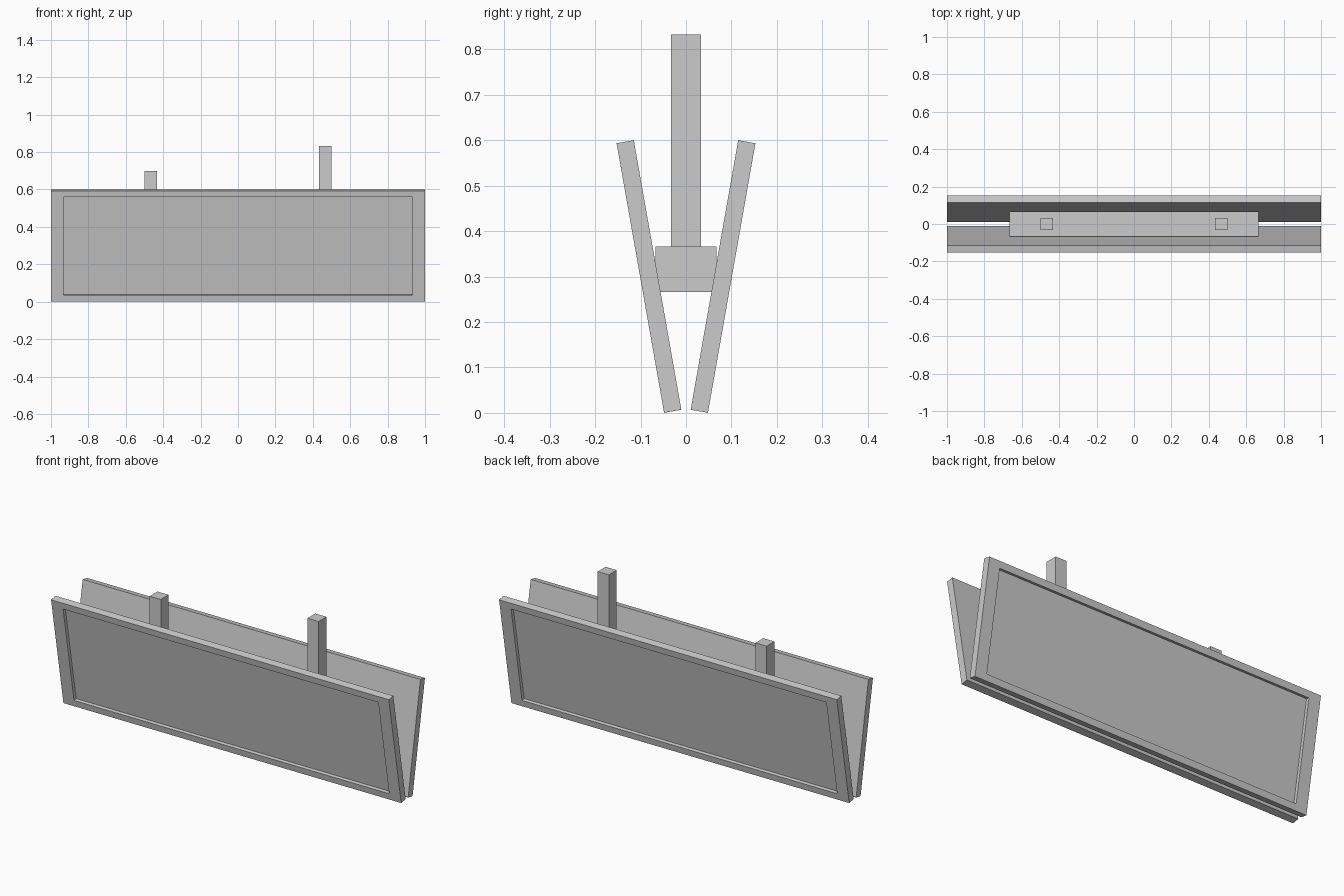
import bpy, bmesh, math
from mathutils import Matrix, Vector

if "Cube" in bpy.data.objects:
    bpy.data.objects.remove(bpy.data.objects["Cube"])


def finish(name, bm):
    bmesh.ops.recalc_face_normals(bm, faces=bm.faces)
    mesh = bpy.data.meshes.new(name)
    bm.to_mesh(mesh)
    bm.free()
    obj = bpy.data.objects.new(name, mesh)
    bpy.context.collection.objects.link(obj)
    return obj


def box(size, center=(0, 0, 0)):
    bm = bmesh.new()
    bmesh.ops.create_cube(bm, size=1)
    bmesh.ops.scale(bm, vec=size, verts=bm.verts)
    bmesh.ops.translate(bm, vec=center, verts=bm.verts)
    return bm


# Tilted sign boards: outer face framed and recessed
W, T, H = 2.0, 0.0385, 0.602
BORDER_X, BORDER_Z, DEPTH = 0.067, 0.035, 0.018


def sign_board(name, turn):
    bm = box((W, T, H))
    outer = min(bm.faces, key=lambda f: f.calc_center_median().y)
    bmesh.ops.inset_region(bm, faces=[outer], thickness=0.03)
    for v in outer.verts:
        v.co.x = math.copysign(W / 2 - BORDER_X, v.co.x)
        v.co.z = math.copysign(H / 2 - BORDER_Z, v.co.z)
    floor = bmesh.ops.extrude_discrete_faces(bm, faces=[outer])["faces"][0]
    bmesh.ops.translate(bm, vec=(0, DEPTH, 0), verts=floor.verts)
    place = (Matrix.Rotation(turn, 4, 'Z')
             @ Matrix.Translation((0, -0.0815, 0.3))
             @ Matrix.Rotation(math.radians(10), 4, 'X'))
    bm.transform(place)
    return finish(name, bm)


sign_board("front_board", 0)
sign_board("back_board", math.pi)

# Cross beam wedged between the boards
finish("cross_beam", box((1.333, 0.134, 0.1), (0, 0, 0.316)))

# Two square hanger posts of unequal height
for name, x, top in (("left_post", -0.467, 0.70), ("right_post", 0.467, 0.832)):
    base = 0.366
    finish(name, box((0.066, 0.066, top - base), (x, 0, (top + base) / 2)))
